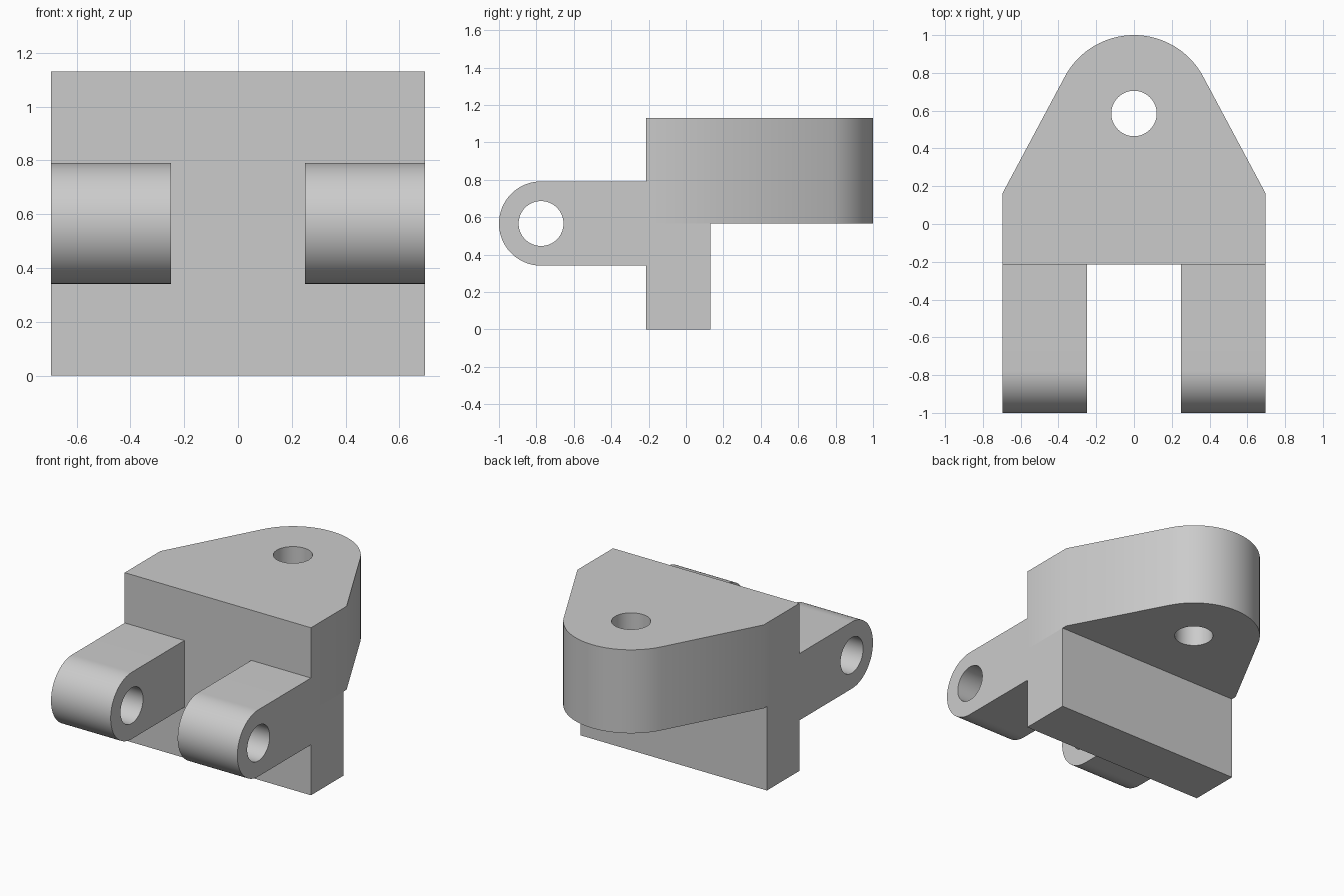
import bpy
import bmesh
from math import acos, atan2, cos, hypot, pi, sin

default = bpy.data.objects.get("Cube")
if default:
    bpy.data.objects.remove(default, do_unlink=True)

# Main dimensions
HALF_WIDTH = 0.695
FRONT, PLATE_BACK, SHOULDER = -0.215, 0.13, 0.165
SHELF, TOP = 0.567, 1.13
NOSE_Y, NOSE_R = 0.585, 0.415
LUG_INNER, LUG_Y, LUG_Z, LUG_R = 0.25, -0.775, 0.566, 0.225
HOLE_R = 0.12

grey = bpy.data.materials.new("plain grey")
grey.use_nodes = True
colour = (0.6, 0.6, 0.6, 1)
grey.diffuse_color = colour
grey.node_tree.nodes["Principled BSDF"].inputs["Base Color"].default_value = colour


def arc(cx, cy, radius, start, end, steps):
    """Points along an arc, both ends included."""
    angles = [start + (end - start) * i / steps for i in range(steps + 1)]
    return [(cx + radius * cos(a), cy + radius * sin(a)) for a in angles]


def hole(cx, cy):
    return arc(cx, cy, HOLE_R, 0, 2 * pi, 64)[:-1]


def prism(name, loops, low, high, along_x=False):
    """Extrude an outline with holes, along z or (as a y-z profile) along x."""
    curve = bpy.data.curves.new(name, "CURVE")
    curve.dimensions = "2D"
    curve.fill_mode = "BOTH"
    curve.extrude = (high - low) / 2
    for loop in loops:
        spline = curve.splines.new("POLY")
        spline.points.add(len(loop) - 1)
        for point, (u, v) in zip(spline.points, loop):
            point.co = (u, v, 0, 1)
        spline.use_cyclic_u = True
    obj = bpy.data.objects.new(name, curve)
    bpy.context.collection.objects.link(obj)
    middle = (low + high) / 2
    if along_x:
        obj.rotation_euler = (pi / 2, 0, pi / 2)
        obj.location.x = middle
    else:
        obj.location.z = middle

    bpy.ops.object.select_all(action="DESELECT")
    obj.select_set(True)
    bpy.context.view_layer.objects.active = obj
    bpy.ops.object.convert(target="MESH")
    obj = bpy.context.object
    bpy.ops.object.transform_apply(location=True, rotation=True, scale=True)

    # Weld the caps to the walls
    bm = bmesh.new()
    bm.from_mesh(obj.data)
    bmesh.ops.remove_doubles(bm, verts=bm.verts, dist=0.0001)
    bmesh.ops.recalc_face_normals(bm, faces=bm.faces)
    bm.to_mesh(obj.data)
    bm.free()
    obj.data.materials.clear()
    obj.data.materials.append(grey)
    bpy.ops.object.shade_smooth_by_angle(angle=pi / 6)
    return obj


# Lower half of the upright plate
prism("lower_plate", [[(-HALF_WIDTH, FRONT), (HALF_WIDTH, FRONT),
                       (HALF_WIDTH, PLATE_BACK), (-HALF_WIDTH, PLATE_BACK)]], 0, SHELF)

# Upper flange: straight shoulders, then sides tangent to the round nose
drop = SHOULDER - NOSE_Y
tangent = atan2(drop, HALF_WIDTH) + acos(NOSE_R / hypot(HALF_WIDTH, drop))
outline = [(-HALF_WIDTH, SHOULDER), (-HALF_WIDTH, FRONT),
           (HALF_WIDTH, FRONT), (HALF_WIDTH, SHOULDER)]
outline += arc(0, NOSE_Y, NOSE_R, tangent, pi - tangent, 48)
prism("upper_flange", [outline, hole(0, NOSE_Y)], SHELF, TOP)

# Pair of round-ended hinge lugs
lug = [(FRONT, LUG_Z - LUG_R), (FRONT, LUG_Z + LUG_R)]
lug += arc(LUG_Y, LUG_Z, LUG_R, pi / 2, 3 * pi / 2, 48)
lug_loops = [lug, hole(LUG_Y, LUG_Z)]
prism("left_lug", lug_loops, LUG_INNER, HALF_WIDTH, along_x=True)
prism("right_lug", lug_loops, -HALF_WIDTH, -LUG_INNER, along_x=True)
